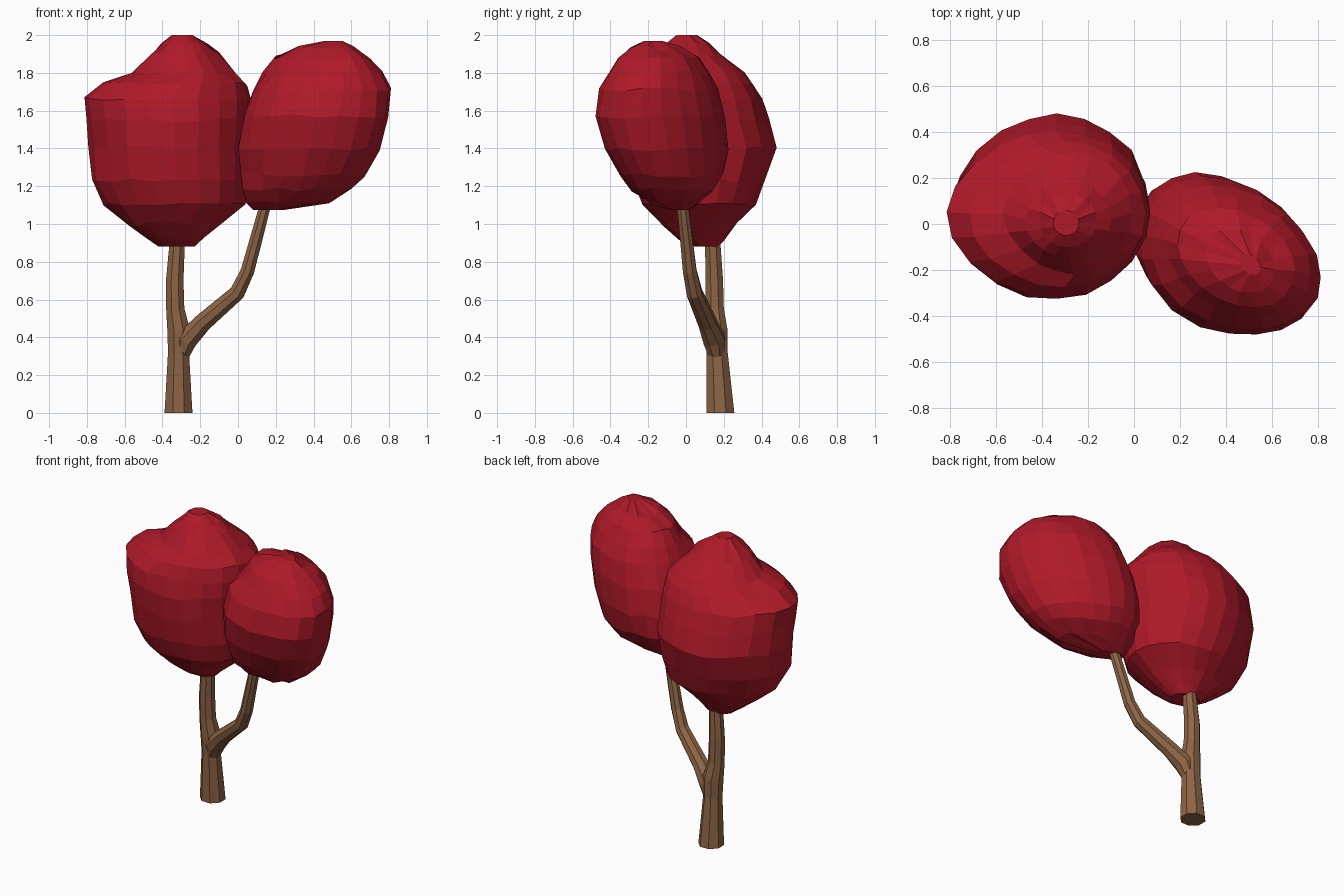
import bpy, bmesh, math, random
from mathutils import Vector

if "Cube" in bpy.data.objects:
    bpy.data.objects.remove(bpy.data.objects["Cube"])

random.seed(4)


def material(name, color):
    m = bpy.data.materials.new(name)
    m.diffuse_color = color
    m.use_nodes = True
    m.node_tree.nodes["Principled BSDF"].inputs["Base Color"].default_value = m.diffuse_color
    return m


BARK = material("bark", (0.27, 0.13, 0.06, 1))
LEAF = material("red_leaves", (0.43, 0.01, 0.022, 1))


def skin_rings(name, rings, mat):
    """Bridge equal-sized rings of points and cap both ends."""
    bm = bmesh.new()
    rows = [[bm.verts.new(p) for p in ring] for ring in rings]
    n = len(rows[0])
    for a, b in zip(rows, rows[1:]):
        for i in range(n):
            j = (i + 1) % n
            bm.faces.new((a[i], a[j], b[j], b[i]))
    bm.faces.new(rows[0][::-1])
    bm.faces.new(rows[-1])
    bmesh.ops.recalc_face_normals(bm, faces=bm.faces)
    mesh = bpy.data.meshes.new(name)
    bm.to_mesh(mesh)
    bm.free()
    mesh.materials.append(mat)
    ob = bpy.data.objects.new(name, mesh)
    bpy.context.collection.objects.link(ob)
    return ob


def limb(name, path, sides=8):
    """Tapered tube through (x, y, z, radius) points."""
    pts = [Vector(p[:3]) for p in path]
    rings = []
    for k, p in enumerate(pts):
        d = (pts[min(k + 1, len(pts) - 1)] - pts[max(k - 1, 0)]).normalized()
        if k == 0 and p.z == 0:
            d = Vector((0, 0, 1))
        u = Vector((0, 1, 0)).cross(d).normalized()
        v = d.cross(u)
        r = path[k][3]
        rings.append([p + r * (u * math.cos(t) + v * math.sin(t))
                      for t in (math.tau * (i + 0.5) / sides for i in range(sides))])
    return skin_rings(name, rings, BARK)


def crown(name, slices, skew=0.0, bump=0.0, lobe=0.0, sides=20, rough=0.012):
    """Lumpy leaf mass from (z, x min, x max, y min, y max) slices.
    skew turns the ovals diagonally, bump pinches a knob on the -x side,
    lobe swells the front left corner."""
    rings = []
    for k, (z, x0, x1, y0, y1) in enumerate(slices):
        end = k in (0, len(slices) - 1)
        wide = x1 - x0 > 0.5
        knob = bump if wide else 0
        swell = lobe if wide and z < 1.75 else 0
        x0 += knob
        ring = []
        for i in range(sides):
            t = math.tau * i / sides
            s = 1 if i % 5 == 0 else 1 + random.uniform(-1.5, 1.5) * rough
            s += swell * max(0, math.cos(t - math.radians(228))) ** 5
            dz = 0 if end else random.uniform(-1, 1) * rough
            ring.append(((x0 + x1) / 2 + (x1 - x0) / 2 * s * math.cos(t)
                         - knob * max(0, -math.cos(t)) ** 4,
                         (y0 + y1) / 2 + (y1 - y0) / 2 * s * math.sin(t - skew), z + dz))
        rings.append(ring)
    return skin_rings(name, rings, LEAF)


# Trunk and side branch
limb("trunk", [(-0.315, 0.182, 0, 0.08), (-0.315, 0.165, 0.32, 0.06),
               (-0.315, 0.16, 0.44, 0.064), (-0.332, 0.152, 0.55, 0.052),
               (-0.335, 0.15, 0.70, 0.05), (-0.32, 0.14, 0.93, 0.043)])
limb("branch", [(-0.315, 0.17, 0.26, 0.035), (-0.275, 0.15, 0.385, 0.062),
                (-0.19, 0.115, 0.475, 0.052), (-0.005, 0.045, 0.635, 0.044),
                (0.05, 0.02, 0.75, 0.039), (0.15, -0.02, 1.12, 0.032)])

# Large upright crown on the trunk
crown("left_crown", [
    (0.88, -0.42, -0.23, 0.03, 0.17), (0.92, -0.48, -0.18, -0.04, 0.20),
    (1.00, -0.58, -0.09, -0.14, 0.27), (1.11, -0.71, 0.04, -0.23, 0.37),
    (1.23, -0.77, 0.06, -0.28, 0.42), (1.40, -0.79, 0.06, -0.31, 0.48),
    (1.55, -0.80, 0.07, -0.32, 0.44), (1.66, -0.81, 0.07, -0.30, 0.405),
    (1.74, -0.71, 0.05, -0.27, 0.36), (1.80, -0.57, -0.01, -0.22, 0.31),
    (1.90, -0.47, -0.10, -0.14, 0.18), (1.95, -0.41, -0.16, -0.10, 0.13),
    (2.00, -0.35, -0.24, -0.05, 0.06)], bump=0.06, lobe=0.05)

# Leaning crown on the side branch
crown("right_crown", [
    (1.075, 0.08, 0.25, -0.09, 0.02), (1.115, 0.045, 0.49, -0.20, 0.06),
    (1.18, 0.03, 0.60, -0.29, 0.15), (1.26, 0.02, 0.67, -0.35, 0.20),
    (1.40, 0.01, 0.75, -0.43, 0.22), (1.57, 0.035, 0.795, -0.48, 0.205),
    (1.71, 0.085, 0.81, -0.455, 0.165), (1.80, 0.13, 0.765, -0.41, 0.125),
    (1.88, 0.19, 0.70, -0.36, 0.07), (1.93, 0.31, 0.61, -0.30, -0.02),
    (1.97, 0.46, 0.55, -0.22, -0.13)], skew=math.radians(16), lobe=0.12)
